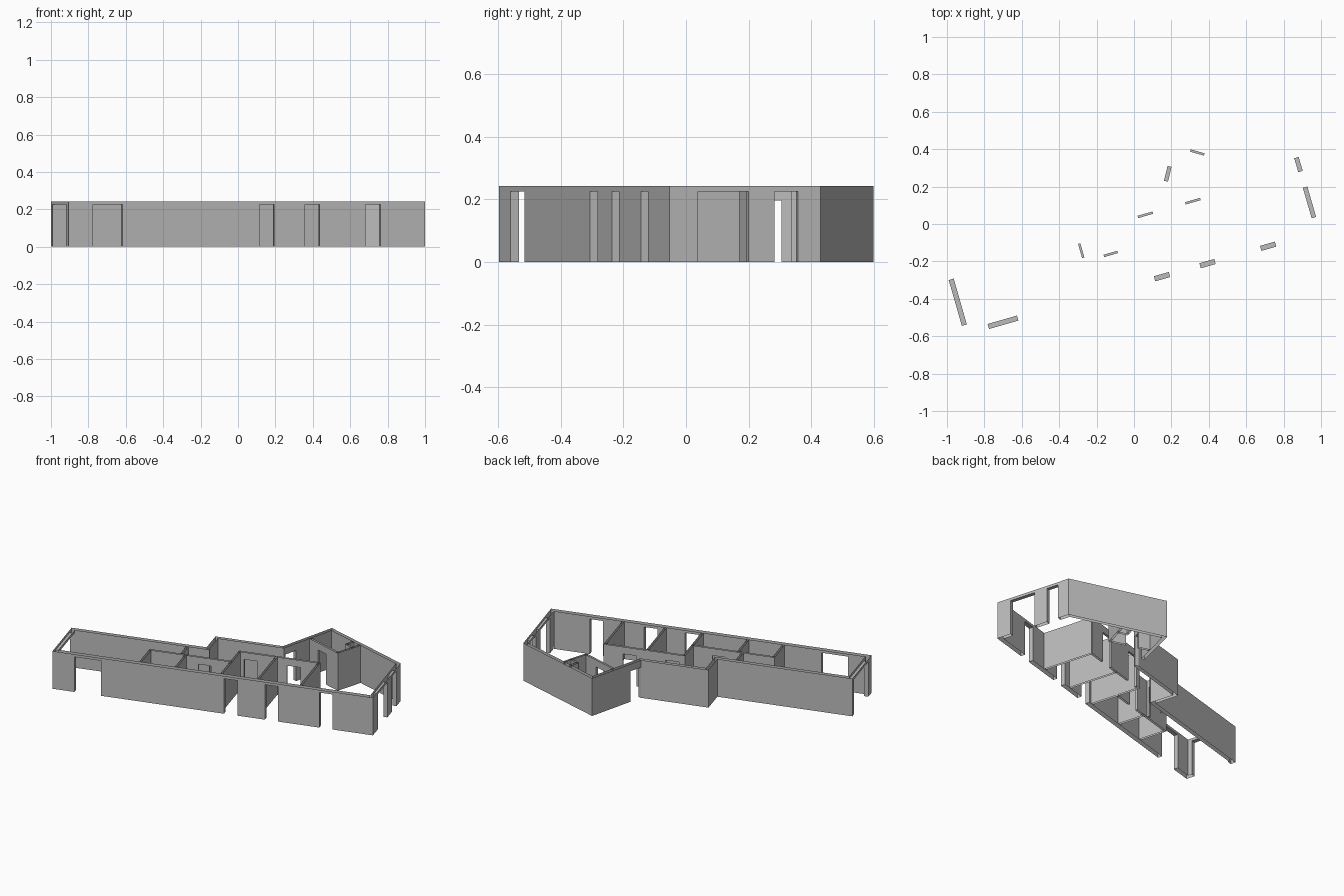
import bpy, bmesh, math
from mathutils import Vector

cube = bpy.data.objects.get("Cube")
if cube:
    bpy.data.objects.remove(cube, do_unlink=True)

HEIGHT = 0.243
TALL, LOW = 0.226, 0.197      # outer and inner opening heights
ANGLE = math.radians(16)

plaster = bpy.data.materials.new("grey_plaster")
plaster.use_nodes = True
colour = (0.5, 0.5, 0.5, 1)
plaster.diffuse_color = colour
plaster.node_tree.nodes["Principled BSDF"].inputs["Base Color"].default_value = colour


def plan(u, v):
    """Point in the turned building grid."""
    c, s = math.cos(ANGLE), math.sin(ANGLE)
    return Vector((u * c - v * s, u * s + v * c))


def wall(name, a, b, thick, openings=(), start=0.0, end=0.0, caps=False):
    """Hollow wall, open above and below; openings are (from, to, height)."""
    d = b - a
    length = d.length
    d.normalize()
    n = Vector((-d.y, d.x))
    bm = bmesh.new()

    def pt(s, side, z):
        p = a + d * s + n * thick * side
        return bm.verts.new((p.x, p.y, z))

    def panel(s0, s1, side, z0, z1):
        if s1 - s0 < 0.0005:
            return
        ring = [pt(s0, side, z0), pt(s1, side, z0), pt(s1, side, z1), pt(s0, side, z1)]
        bm.faces.new(ring[::-1] if side else ring)

    def cross(s, z, flip):
        ring = [pt(s, 0, 0), pt(s, 1, 0), pt(s, 1, z), pt(s, 0, z)]
        bm.faces.new(ring[::-1] if flip else ring)

    for side, s, stop in ((0, 0.0, length), (1, start, length - end)):
        for s0, s1, h in openings:
            panel(s, s0, side, 0, HEIGHT)
            panel(s0, s1, side, h, HEIGHT)
            s = s1
        panel(s, stop, side, 0, HEIGHT)
    # Jambs and lintel undersides
    for s0, s1, h in openings:
        cross(s0, h, False)
        cross(s1, h, True)
        bm.faces.new([pt(s0, 0, h), pt(s0, 1, h), pt(s1, 1, h), pt(s1, 0, h)])
    if caps:
        cross(0, HEIGHT, True)
        cross(length, HEIGHT, False)
    bmesh.ops.remove_doubles(bm, verts=bm.verts, dist=0.0002)
    mesh = bpy.data.meshes.new(name)
    bm.to_mesh(mesh)
    bm.free()
    mesh.materials.append(plaster)
    bpy.context.collection.objects.link(bpy.data.objects.new(name, mesh))


# Outer walls, counter-clockwise: name, start corner, thickness, openings
west, south = -1.035, -0.326
outer = [
    ("front_wall", plan(west, south), 0.028,
     [(u - west, u + w - west, TALL) for u, w in
      ((-0.90, 0.164), (0.025, 0.083), (0.278, 0.083), (0.615, 0.083))]),
    ("right_wall", plan(0.947, south), 0.025,
     [(v - south, v + w - south, TALL) for v, w in ((-0.232, 0.169), (0.024, 0.078))]),
    ("wing_back_wall", plan(0.945, 0.177), 0.022, []),
    ("wing_side_wall", plan(0.406, 0.508), 0.022, [(0.298, 0.38, LOW)]),
    ("middle_back_wall", plan(0.217, 0.177), 0.022, []),
    ("step_wall", plan(-0.2, 0.177), 0.022, []),
    ("left_back_wall", plan(-0.2, 0.017), 0.025, []),
    ("left_wall", plan(west, 0.017), 0.028, [(0.032, 0.287, TALL)]),
]


def mitre(i, t):
    """Inner shortening at corner i."""
    before, here, after = (outer[(i + k) % len(outer)][1] for k in (-1, 0, 1))
    turn = -(here - before).angle_signed(after - here)
    return t * math.tan(turn / 2)


for i, (name, corner, t, openings) in enumerate(outer):
    nxt = (i + 1) % len(outer)
    wall(name, corner, outer[nxt][1], t, openings, mitre(i, t), mitre(nxt, t))

# Inner partitions on the building grid
THIN = 0.013
front = south + 0.028
wall("bedroom_corridor_wall", plan(0, 0.024), plan(0.49, 0.024), THIN,
     [(0.03, 0.113, LOW), (0.295, 0.378, LOW)], caps=True)
wall("bath_corridor_wall", plan(-0.505, -0.126), plan(0, -0.126), THIN,
     [(0.303, 0.38, LOW)], caps=True)
wall("corridor_end_wall", plan(-0.304, -0.113), plan(-0.304, -0.008), THIN,
     [(0.014, 0.093, LOW)])
for name, u, top in (("kitchen_partition", -0.495, -0.113),
                     ("bath_partition", -0.275, -0.113),
                     ("bedroom_partition_left", 0.007, 0.035),
                     ("bedroom_partition_middle", 0.235, 0.03),
                     ("bedroom_partition_right", 0.497, 0.035)):
    wall(name, plan(u, front), plan(u, top), THIN, caps=True)

# Small room and closet in the wing
wall("wing_room_front", Vector((0.225, 0.408)), Vector((0.477, 0.336)), THIN,
     [(0.077, 0.155, LOW)], caps=True)
wall("wing_room_end", Vector((0.477, 0.336)), Vector((0.526, 0.505)), THIN, caps=True)
wall("closet_front", Vector((0.438, 0.465)), Vector((0.505, 0.446)), THIN)
wall("closet_side", Vector((0.451, 0.467)), Vector((0.467, 0.521)), THIN)
